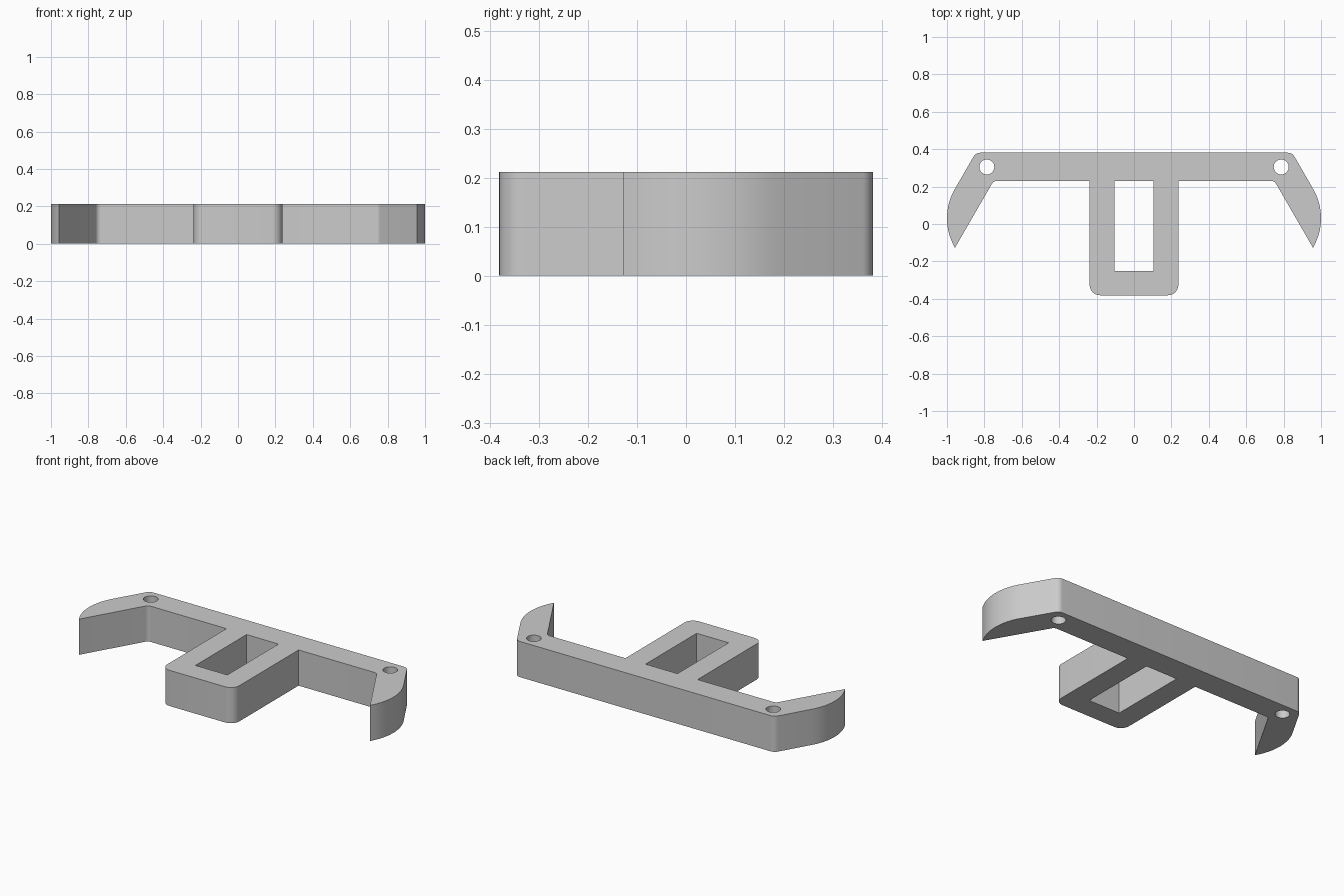
import bpy
import bmesh
from math import cos, sin, tan, pi, radians
from mathutils import Vector

HEIGHT = 0.212
BACK, BAR_FRONT, STEM_FRONT = 0.381, 0.23, -0.381

cube = bpy.data.objects.get("Cube")
if cube:
    bpy.data.objects.remove(cube, do_unlink=True)


def fillet(before, corner, after, radius, steps=8):
    """Round the corner of a path with a circular arc."""
    c = Vector(corner)
    u = (Vector(before) - c).normalized()
    v = (Vector(after) - c).normalized()
    half = u.angle(v) / 2
    start = c + u * radius / tan(half)
    end = c + v * radius / tan(half)
    centre = c + (u + v).normalized() * radius / sin(half)
    a, b = start - centre, end - centre
    sweep = a.angle(b)
    return [tuple(centre + (a * sin((1 - i / steps) * sweep)
                            + b * sin(i / steps * sweep)) / sin(sweep))
            for i in range(steps + 1)]


def circle(x, y, radius, steps=32):
    return [(x + radius * cos(2 * pi * i / steps),
             y + radius * sin(2 * pi * i / steps)) for i in range(steps)]


# Left half of the outline: back edge, curved claw, inner edge, stem
shoulder = (0.846, BACK)
tip = (0.957, -0.127)
armpit = (0.751, BAR_FRONT)
stem_top = (0.237, BAR_FRONT)
stem_corner = (0.237, STEM_FRONT)
claw_radius, claw_y = 0.31, 0.031
claw = []
for i in range(17):
    a = radians(30 - 60.5 * i / 16)
    claw.append((1 - claw_radius + claw_radius * cos(a),
                 claw_y + claw_radius * sin(a)))
claw[-1] = tip

half = fillet((0, BACK), shoulder, claw[0], 0.04)
half += claw
half += fillet(tip, armpit, stem_top, 0.03)
half.append(stem_top)
half += fillet(stem_top, stem_corner, (0, STEM_FRONT), 0.055)
outline = half + [(-x, y) for x, y in reversed(half)]

# Rectangular slot in the stem and a screw hole in each shoulder
slot = [(-0.105, -0.25), (0.105, -0.25), (0.105, BAR_FRONT), (-0.105, BAR_FRONT)]
loops = [outline, slot, circle(0.787, 0.305, 0.04), circle(-0.787, 0.305, 0.04)]

# Fill the profile and extrude it to full height
bm = bmesh.new()
edges = []
for loop in loops:
    verts = [bm.verts.new((x, y, 0)) for x, y in loop]
    edges += [bm.edges.new((v, verts[i - 1])) for i, v in enumerate(verts)]
bmesh.ops.triangle_fill(bm, edges=edges, use_beauty=True, normal=(0, 0, 1))
result = bmesh.ops.extrude_face_region(bm, geom=bm.faces[:])
top = [g for g in result["geom"] if isinstance(g, bmesh.types.BMVert)]
bmesh.ops.translate(bm, verts=top, vec=(0, 0, HEIGHT))
bmesh.ops.recalc_face_normals(bm, faces=bm.faces[:])
mesh = bpy.data.meshes.new("clawed_bracket")
bm.to_mesh(mesh)
bm.free()

bracket = bpy.data.objects.new("clawed_bracket", mesh)
bpy.context.collection.objects.link(bracket)

# Plain grey finish
grey = bpy.data.materials.new("light_grey")
grey.use_nodes = True
colour = (0.6, 0.6, 0.6, 1)
grey.diffuse_color = colour
grey.node_tree.nodes["Principled BSDF"].inputs["Base Color"].default_value = colour
mesh.materials.append(grey)

# Smooth the rounded walls, keep the rims sharp
bpy.ops.object.select_all(action="DESELECT")
bracket.select_set(True)
bpy.context.view_layer.objects.active = bracket
bpy.ops.object.shade_smooth_by_angle(angle=radians(25))
